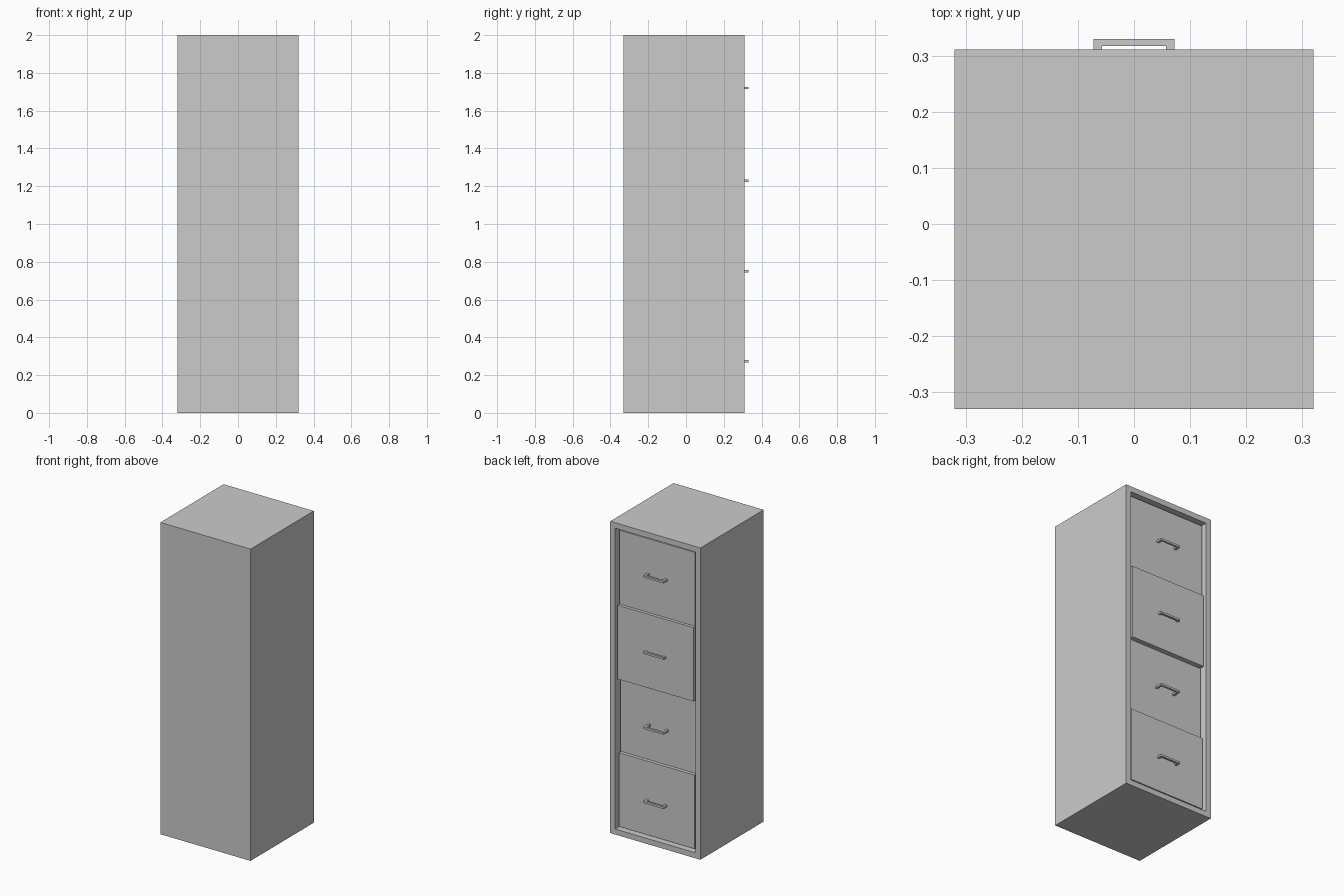
import bpy, bmesh
from mathutils import Vector

if "Cube" in bpy.data.objects:
    bpy.data.objects.remove(bpy.data.objects["Cube"])

BACK, FRONT = -0.33, 0.311      # cabinet depth range; drawers open towards +y
W, H, RIM = 0.32, 2.0, 0.05     # half width, height, rim width
CAVITY = 0.06


def finish(name, bm):
    bmesh.ops.recalc_face_normals(bm, faces=bm.faces)
    mesh = bpy.data.meshes.new(name)
    bm.to_mesh(mesh)
    bm.free()
    obj = bpy.data.objects.new(name, mesh)
    bpy.context.collection.objects.link(obj)
    return obj


def box_bm(lo, hi):
    lo, hi = Vector(lo), Vector(hi)
    bm = bmesh.new()
    bmesh.ops.create_cube(bm, size=1)
    for v in bm.verts:
        v.co = (lo + hi) / 2 + v.co * (hi - lo)
    return bm


# Cabinet shell: box with its drawer side inset and pushed in
bm = box_bm((-W, BACK, 0), (W, FRONT, H))
bm.normal_update()
face = next(f for f in bm.faces if f.normal.y > 0.9)
bmesh.ops.inset_region(bm, faces=[face], thickness=RIM)
out = bmesh.ops.extrude_face_region(bm, geom=[face])
bmesh.ops.translate(bm, vec=(0, -CAVITY, 0),
                    verts=[g for g in out["geom"] if isinstance(g, bmesh.types.BMVert)])
if face.is_valid:
    bmesh.ops.delete(bm, geom=[face], context="FACES_ONLY")
finish("cabinet_shell", bm)


# U-shaped pull, extruded in z, with its legs sunk into the drawer front
def handle(name, z, root):
    ox, ix, tip, inner, t = 0.072, 0.057, 0.33, 0.317, 0.0065
    profile = [(-ox, root), (-ox, tip), (ox, tip), (ox, root),
               (ix, root), (ix, inner), (-ix, inner), (-ix, root)]
    bm = bmesh.new()
    f = bm.faces.new([bm.verts.new((x, y, z - t)) for x, y in profile])
    out = bmesh.ops.extrude_face_region(bm, geom=[f])
    bmesh.ops.translate(bm, vec=(0, 0, 2 * t),
                        verts=[g for g in out["geom"] if isinstance(g, bmesh.types.BMVert)])
    finish(name, bm)


# Drawers, bottom to top: (recess behind the rim, handle height)
drawers = [(0.014, 0.273), (0.033, 0.749), (0.003, 1.23), (0.02, 1.72)]
step = (H - 2 * RIM) / len(drawers)
gap = 0.0008
for i, (recess, hz) in enumerate(drawers):
    z0 = RIM + i * step
    y = FRONT - recess
    x = W - RIM - gap
    finish(f"drawer_{i + 1}", box_bm((-x, FRONT - CAVITY + gap, z0 + gap),
                                     (x, y, z0 + step - gap)))
    handle(f"handle_{i + 1}", hz, y - 0.004)
